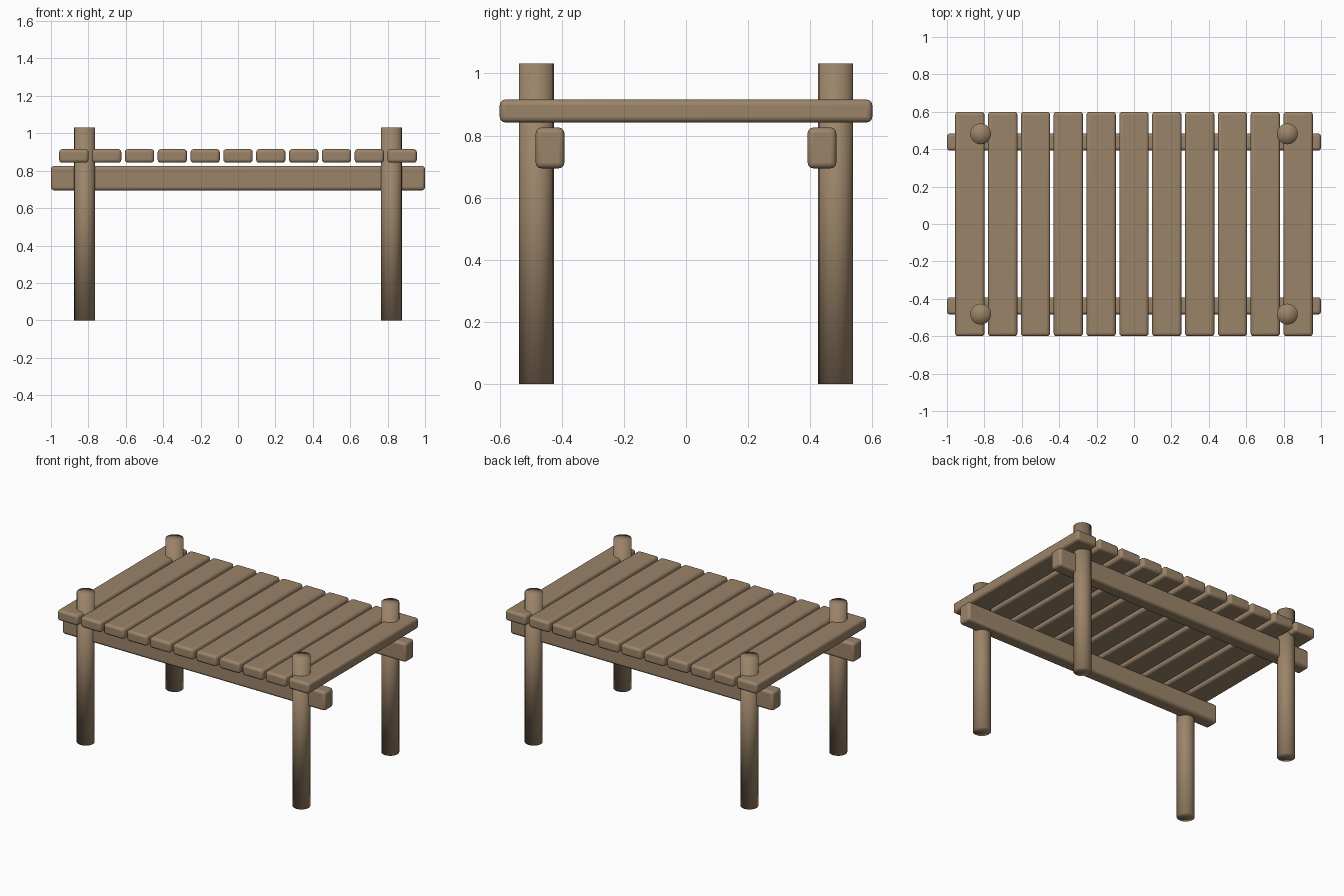
import bpy
import math

cube = bpy.data.objects.get("Cube")
if cube:
    bpy.data.objects.remove(cube, do_unlink=True)

# Single weathered wood colour
wood = bpy.data.materials.new("weathered_wood")
wood.use_nodes = True
colour = (0.33, 0.23, 0.142, 1)
wood.diffuse_color = colour
bsdf = wood.node_tree.nodes["Principled BSDF"]
bsdf.inputs["Base Color"].default_value = colour
bsdf.inputs["Roughness"].default_value = 0.8


def board(name, centre, size, bevel):
    """Rectangular timber with softly rounded edges."""
    bpy.ops.mesh.primitive_cube_add(size=1, location=centre)
    ob = bpy.context.object
    ob.name = name
    ob.scale = size
    bpy.ops.object.transform_apply(location=False, rotation=False, scale=True)
    mod = ob.modifiers.new("rounded_edges", "BEVEL")
    mod.width = bevel
    mod.segments = 3
    ob.data.materials.append(wood)
    bpy.ops.object.shade_smooth_by_angle(angle=math.radians(40))
    return ob


def post(name, x, y, height=1.032, radius=0.056):
    """Round post, smooth over its ends."""
    bpy.ops.mesh.primitive_cylinder_add(
        vertices=20, radius=radius, depth=height,
        end_fill_type="TRIFAN", location=(x, y, height / 2))
    ob = bpy.context.object
    ob.name = name
    ob.data.materials.append(wood)
    bpy.ops.object.shade_smooth()
    return ob


# Deck planks, evenly spaced with narrow gaps
PLANKS = 11
PITCH = 0.1755
for i in range(PLANKS):
    x = (i - (PLANKS - 1) / 2) * PITCH
    board(f"deck_plank_{i + 1}", (x, 0, 0.879), (0.157, 1.2, 0.073), 0.017)

# Long beams under the deck and the four posts beside them
for end, sy in (("front", -1), ("back", 1)):
    board(f"{end}_beam", (0, sy * 0.438, 0.76), (2, 0.092, 0.131), 0.017)
    for side, sx in (("right", -1), ("left", 1)):
        post(f"{end}_{side}_post", sx * 0.82, sy * 0.482)
